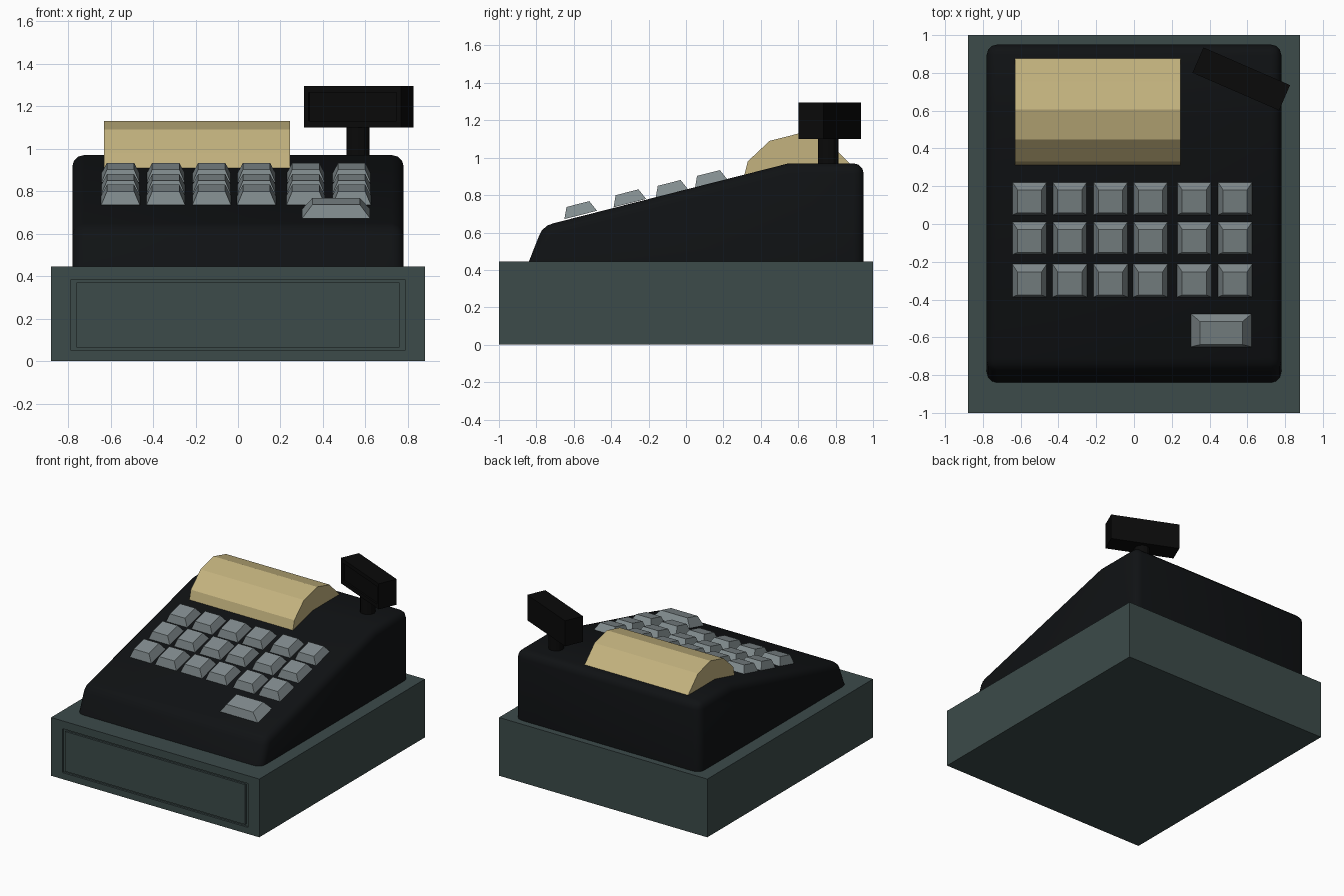
import bpy, bmesh, math
from mathutils import Matrix, Vector

if "Cube" in bpy.data.objects:
    bpy.data.objects.remove(bpy.data.objects["Cube"])


def material(name, rgb):
    m = bpy.data.materials.new(name)
    m.diffuse_color = (*rgb, 1)
    m.use_nodes = True
    m.node_tree.nodes["Principled BSDF"].inputs["Base Color"].default_value = m.diffuse_color
    return m


TEAL = material("dark_teal", (0.045, 0.07, 0.068))
BLACK = material("black", (0.005, 0.006, 0.007))
HEAD = material("display_black", (0.003, 0.003, 0.003))
GREY = material("key_grey", (0.22, 0.26, 0.27))
CREAM = material("cream", (0.55, 0.45, 0.21))


def loft(name, rings, mat):
    """Join rings of equal point count and cap both ends."""
    bm = bmesh.new()
    loops = [[bm.verts.new(p) for p in ring] for ring in rings]
    n = len(loops[0])
    for a, b in zip(loops, loops[1:]):
        for i in range(n):
            j = (i + 1) % n
            bm.faces.new((a[i], a[j], b[j], b[i]))
    bm.faces.new(loops[0][::-1])
    bm.faces.new(loops[-1])
    bmesh.ops.recalc_face_normals(bm, faces=bm.faces)
    me = bpy.data.meshes.new(name)
    bm.to_mesh(me)
    bm.free()
    ob = bpy.data.objects.new(name, me)
    bpy.context.collection.objects.link(ob)
    me.materials.append(mat)
    return ob


def rect_y(hx, z0, z1, y):
    return [(-hx, y, z0), (hx, y, z0), (hx, y, z1), (-hx, y, z1)]


def rect_z(hx, hy, z):
    return [(-hx, -hy, z), (hx, -hy, z), (hx, hy, z), (-hx, hy, z)]


def extrude_x(name, profile, x0, x1, mat):
    return loft(name, [[(x, y, z) for y, z in profile] for x in (x0, x1)], mat)


# Cash drawer with a grooved front panel
loft("cash_drawer", [
    rect_y(0.88, 0, 0.445, 1), rect_y(0.88, 0, 0.445, -1),
    rect_y(0.785, 0.05, 0.385, -1), rect_y(0.785, 0.05, 0.385, -0.985),
    rect_y(0.76, 0.065, 0.37, -0.985), rect_y(0.76, 0.065, 0.37, -1)], TEAL)

# Sloped housing with rounded edges
body = extrude_x("housing", [(-0.84, 0.445), (-0.765, 0.635), (0.55, 0.97),
                             (0.95, 0.97), (0.95, 0.445)], -0.78, 0.78, BLACK)
bm = bmesh.new()
bm.from_mesh(body.data)
edges = []
for e in bm.edges:
    a, b = (v.co for v in e.verts)
    on_floor = max(a.z, b.z) < 0.45
    on_ridge = abs(a.y - 0.55) < 0.01 and abs(b.y - 0.55) < 0.01
    if not on_floor and not on_ridge:
        edges.append(e)
bmesh.ops.bevel(bm, geom=edges, offset=0.055, segments=3, profile=0.5,
                affect='EDGES', clamp_overlap=True)
bm.to_mesh(body.data)
bm.free()
bpy.context.view_layer.objects.active = body
body.select_set(True)
bpy.ops.object.shade_smooth_by_angle(angle=math.radians(35))
body.select_set(False)

# Receipt printer cover
extrude_x("printer_cover", [(0.31, 0.90), (0.33, 0.98), (0.447, 1.09), (0.605, 1.13),
                            (0.755, 1.09), (0.88, 0.965), (0.88, 0.94)],
          -0.63, 0.245, CREAM)

# Keys follow the slope of the housing
TILT = Matrix.Rotation(math.atan(0.255), 4, 'X')


def key(name, x, y, z, width=0.182):
    hx = width / 2
    ob = loft(name, [rect_z(hx, 0.09, 0), rect_z(hx * 0.7, 0.063, 0.06)], GREY)
    ob.matrix_world = Matrix.Translation((x, y, z)) @ TILT


for r, (y, z) in enumerate([(-0.30, 0.757), (-0.075, 0.807), (0.135, 0.86)]):
    for c, x in enumerate([-0.553, -0.34, -0.124, 0.087, 0.319, 0.535]):
        key(f"key_{r}_{c}", x, y, z)
key("enter_key", 0.462, -0.563, 0.694, 0.32)

# Customer display on a pole, turned to one side
turn = Matrix.Translation((0.568, 0.768, 0)) @ Matrix.Rotation(math.radians(-23.5), 4, 'Z')
head = loft("display_head", [
    rect_y(0.25, 1.10, 1.295, 0.073), rect_y(0.25, 1.10, 1.295, -0.073),
    rect_y(0.225, 1.13, 1.265, -0.073), rect_y(0.225, 1.13, 1.265, -0.06)], HEAD)
head.matrix_world = turn
circle = [(0.055 * math.cos(i * math.pi / 6), 0.055 * math.sin(i * math.pi / 6))
          for i in range(12)]
pole = loft("display_pole", [[(x, y, z) for x, y in circle] for z in (0.94, 1.11)], HEAD)
pole.matrix_world = Matrix.Translation((0.565, 0.76, 0))
